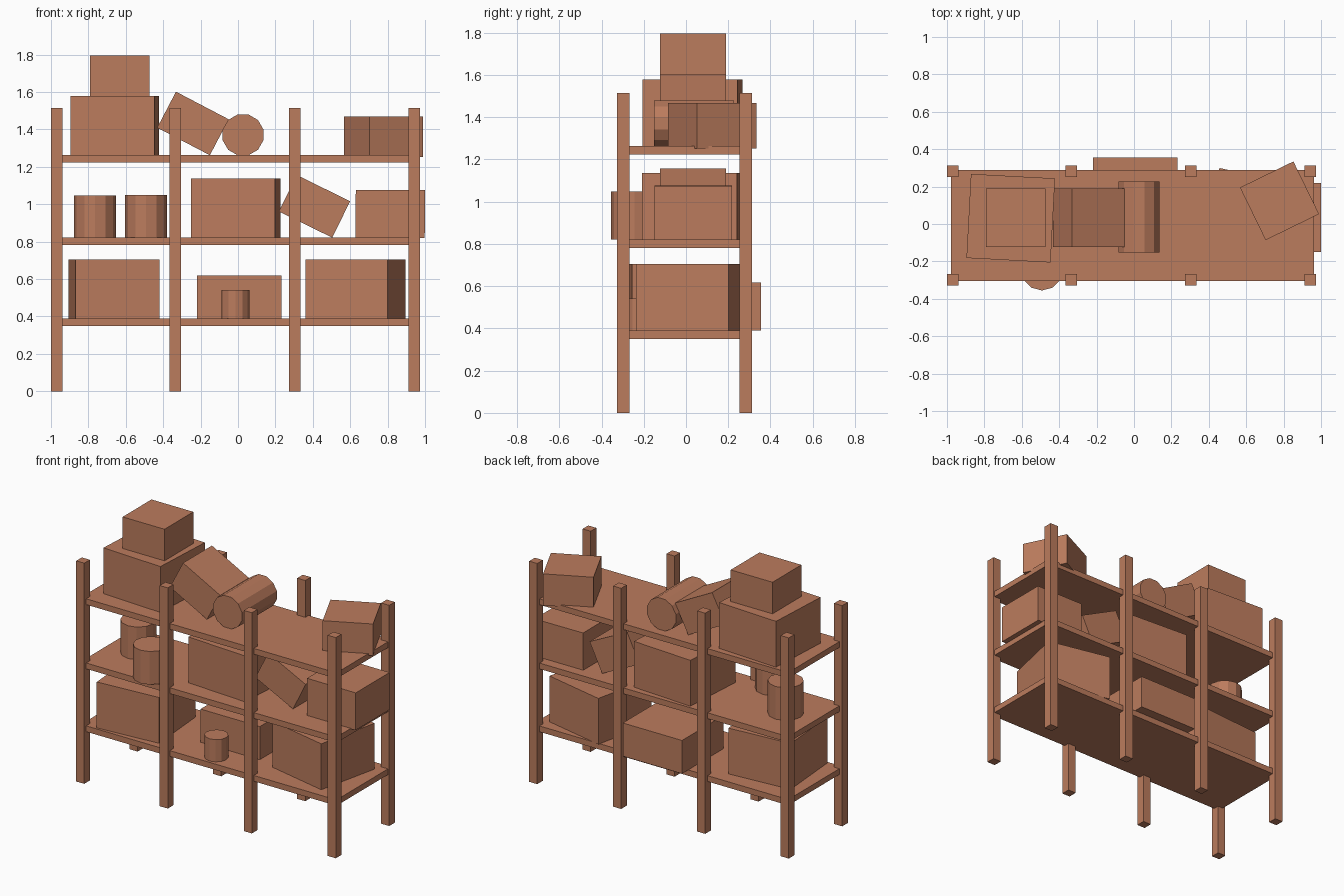
import bpy, math
from mathutils import Euler

if "Cube" in bpy.data.objects:
    bpy.data.objects.remove(bpy.data.objects["Cube"])

mat = bpy.data.materials.new("terracotta")
mat.diffuse_color = (0.5, 0.2, 0.11, 1)
mat.use_nodes = True
mat.node_tree.nodes["Principled BSDF"].inputs["Base Color"].default_value = mat.diffuse_color


def finish(name, rot):
    ob = bpy.context.object
    ob.name = name
    ob.rotation_euler = Euler([math.radians(a) for a in rot])
    ob.data.materials.append(mat)
    return ob


def box(name, centre, size, rot=(0, 0, 0)):
    bpy.ops.mesh.primitive_cube_add(size=1, location=centre)
    bpy.context.object.scale = size
    return finish(name, rot)


def drum(name, centre, radius, length, rot=(0, 0, 0)):
    bpy.ops.mesh.primitive_cylinder_add(vertices=12, radius=radius, depth=length, location=centre)
    return finish(name, rot)


# Rack: eight posts and three shelves
POST_TOP = 1.516
for x in (-0.97, -0.335, 0.304, 0.942):
    for side, y in (("front", -0.297), ("back", 0.283)):
        box(side + "_post", (x, y, POST_TOP / 2), (0.061, 0.061, POST_TOP))
LOW, MID, TOP = 0.39, 0.822, 1.263
for z in (LOW, MID, TOP):
    box("shelf", (-0.008, -0.009, z - 0.02), (1.942, 0.594, 0.04))

LARGE = (0.45, 0.45, 0.316)
SMALL = (0.318, 0.313, 0.217)

# Bottom shelf goods
box("low_left_crate", (-0.663, -0.05, LOW + 0.157), LARGE, (0, 0, 4.6))
box("low_middle_crate", (0.007, 0.13, LOW + 0.114), (0.45, 0.45, 0.228))
box("low_right_crate", (0.628, 0.031, LOW + 0.157), LARGE, (0, 0, -12.5))
drum("small_can", (-0.014, -0.215, LOW + 0.076), 0.075, 0.153)

# Middle shelf goods
drum("back_can", (-0.765, 0.01, MID + 0.112), 0.1125, 0.225)
drum("front_can", (-0.492, -0.243, MID + 0.113), 0.1125, 0.227)
box("mid_crate", (-0.012, 0.031, MID + 0.157), LARGE, (0, 0, -3.7))
box("mid_leaning_box", (0.409, 0.034, 0.989), SMALL, (0, 26.2, 0))
box("mid_right_box", (0.814, 0.034, 0.948), (0.37, 0.368, 0.257), (0, 0.3, 0))

# Top shelf goods
box("top_crate", (-0.659, 0.031, TOP + 0.157), LARGE, (0, 0, -3.06))
box("stacked_box", (-0.632, 0.034, 1.687), SMALL)
box("top_leaning_box", (-0.241, 0.034, 1.432), SMALL, (0, 27.6, 0))
drum("lying_can", (0.027, 0.038, 1.371), 0.1127, 0.38, (90, 15, 0))
box("top_right_box", (0.778, 0.124, 1.36), SMALL, (0, 0, 26))
